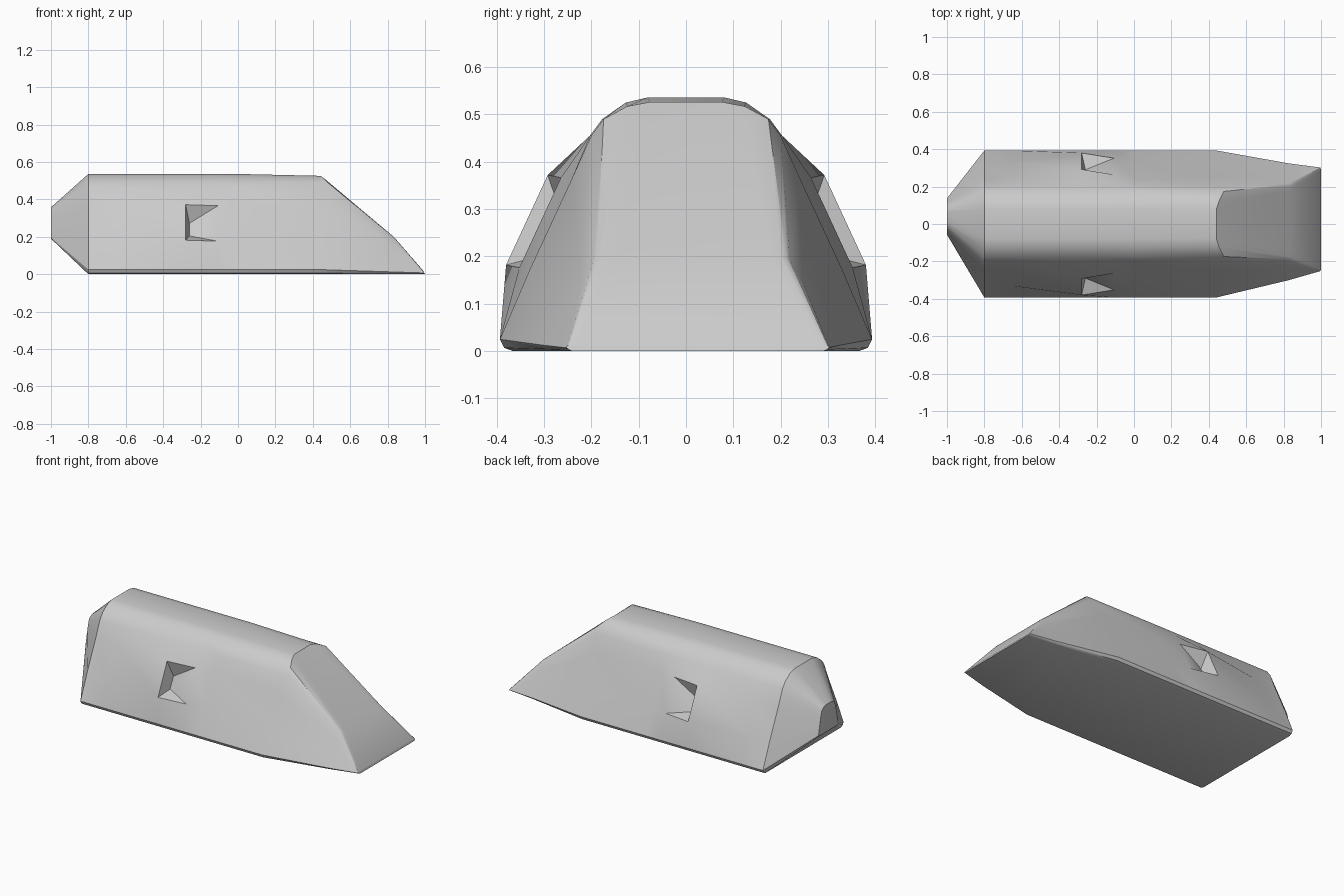
import bpy, bmesh

if "Cube" in bpy.data.objects:
    bpy.data.objects.remove(bpy.data.objects["Cube"])

# Half cross-section of the main body, bottom to top (y, z)
SIDE = [(.365, 0), (.384, .007), (.393, .025), (.33, .172), (.242, .362),
        (.203, .455), (.177, .49), (.127, .525), (.08, .536)]
N = len(SIDE)


def lerp(a, b, t):
    return tuple(p + (q - p) * t for p, q in zip(a, b))


def body(x, bulge=0):
    # indices 3 and 4 form the swollen intake panel
    return [(x, y + (bulge if i in (3, 4) else 0), z + (bulge * .2 if i in (3, 4) else 0))
            for i, (y, z) in enumerate(SIDE)]


# Tail face
tail = [(-1, .08, .19), (-1, .09, .192), (-1, .097, .195), (-1, .088, .24), (-1, .075, .30),
        (-1, .065, .335), (-1, .055, .345), (-1, .04, .355), (-1, .025, .358)]

# Windscreen top, leaning back towards the roof
screen = body(.44)
for i, (dx, dz) in {5: (.04, 0), 6: (.04, 0), 7: (.015, -.008), 8: (0, -.01)}.items():
    x, y, z = screen[i]
    screen[i] = (x + dx, y - .003, z + dz)

# Pointed nose edge and the crease above it
tip = [(1, .265, 0), (.998, .272, .003), (.996, .277, .007), (.995, .277, .009),
       (.994, .276, .011), (.993, .274, .012), (.994, .272, .012), (.995, .266, .012),
       (.996, .255, .012)]
crease = [lerp(screen[i], tip[i], .7) for i in range(3)]
crease += [lerp(crease[2], (.83, .207, .192), t) for t in (.33, .75, 1)]
crease += [(.832, .2, .197), (.833, .188, .2), (.833, .165, .2)]

# Stations: half outline and sideways shift
stations = [(tail, .04), (body(-.8), 0), (body(-.66), 0), (body(-.28, .05), 0),
            (body(-.107, .022), 0), (body(0), 0), (screen, 0), (crease, .012), (tip, .025)]

bm = bmesh.new()
rings = []
for half, shift in stations:
    pts = [(x, y + shift, z) for x, y, z in half]
    pts += [(x, -y + shift, z) for x, y, z in reversed(half)]
    rings.append([bm.verts.new(p) for p in pts])

# Skin, leaving out the two intake openings
M = 2 * N
for k in range(len(rings) - 1):
    a, b = rings[k], rings[k + 1]
    for i in range(M):
        j = (i + 1) % M
        if k == 3 and i in (3, M - 5):
            continue
        bm.faces.new((a[i], a[j], b[j], b[i]))
bm.faces.new(rings[0])
bm.faces.new(rings[-1])

# Recessed intakes: back wall, ramp, top and bottom
for s, lo, hi in ((1, 3, 4), (-1, M - 4, M - 5)):
    lip_lo, lip_hi = rings[3][lo], rings[3][hi]
    front_lo, front_hi = rings[4][lo], rings[4][hi]
    in_lo = bm.verts.new((-.26, s * .29, .205))
    in_hi = bm.verts.new((-.26, s * .258, .272))
    bm.faces.new((lip_lo, lip_hi, in_hi, in_lo))
    bm.faces.new((in_lo, in_hi, front_hi, front_lo))
    bm.faces.new((lip_hi, front_hi, in_hi))
    bm.faces.new((lip_lo, in_lo, front_lo))

bmesh.ops.recalc_face_normals(bm, faces=bm.faces)
mesh = bpy.data.meshes.new("hull")
bm.to_mesh(mesh)
bm.free()
hull = bpy.data.objects.new("hull", mesh)
bpy.context.collection.objects.link(hull)

# Soft shading on the rounded edges only
bpy.context.view_layer.objects.active = hull
hull.select_set(True)
bpy.ops.object.shade_smooth_by_angle(angle=0.5)
